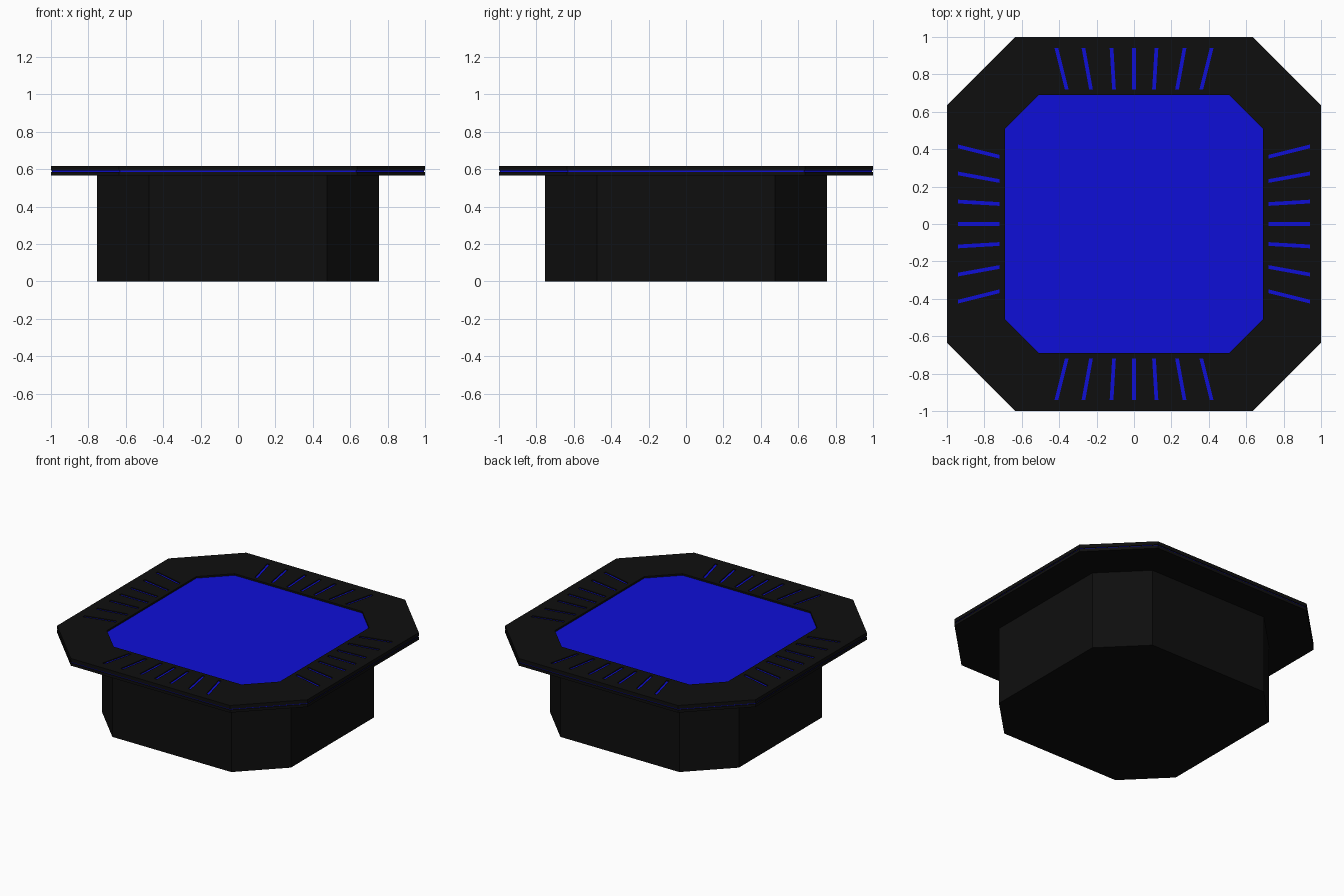
import bpy
import bmesh
from mathutils import Matrix, Vector

cube = bpy.data.objects.get("Cube")
if cube:
    bpy.data.objects.remove(cube, do_unlink=True)


def make_material(name, rgb):
    mat = bpy.data.materials.new(name)
    mat.use_nodes = True
    mat.diffuse_color = (*rgb, 1)
    mat.node_tree.nodes["Principled BSDF"].inputs["Base Color"].default_value = (*rgb, 1)
    return mat


black = make_material("matte black", (0.0045, 0.0045, 0.0045))
blue = make_material("deep blue", (0.0045, 0.0045, 0.68))


def octagon(half, flat):
    """Square outline with clipped corners."""
    side = [Vector((half, -flat, 0)), Vector((half, flat, 0))]
    return [Matrix.Rotation(q * 1.5707963, 3, "Z") @ p for q in range(4) for p in side]


def slab(name, loops, bottom, top, mat):
    """Fill outlines (nested ones become holes) and thicken them downward."""
    bm = bmesh.new()
    for loop in loops:
        verts = [bm.verts.new((p.x, p.y, top)) for p in loop]
        for a, b in zip(verts, verts[1:] + verts[:1]):
            bm.edges.new((a, b))
    bmesh.ops.triangle_fill(bm, edges=bm.edges[:], use_beauty=True, normal=(0, 0, 1))
    bm.normal_update()
    for face in bm.faces:
        if face.normal.z < 0:
            face.normal_flip()
    mesh = bpy.data.meshes.new(name)
    bm.to_mesh(mesh)
    bm.free()
    mesh.materials.append(mat)
    obj = bpy.data.objects.new(name, mesh)
    bpy.context.collection.objects.link(obj)
    solid = obj.modifiers.new("thickness", "SOLIDIFY")
    solid.thickness = top - bottom
    solid.offset = -1
    return obj


# Fanned slots, seven on each side of the rim
slots = []
for quarter in range(4):
    turn = Matrix.Rotation(quarter * 1.5707963, 3, "Z")
    for i in range(-3, 4):
        sign = -1 if i < 0 else 1
        inner = sign * (0, 0.107, 0.23, 0.36)[abs(i)]
        outer = sign * (0, 0.12, 0.27, 0.415)[abs(i)]
        w = 0.01
        quad = [(inner - w, 0.72), (inner + w, 0.72), (outer + w, 0.94), (outer - w, 0.94)]
        slots.append([turn @ Vector((x, y, 0)) for x, y in quad])

rim = octagon(1, 0.635)
opening = octagon(0.69, 0.51)

# Housing and layered flange
slab("housing", [octagon(0.755, 0.475)], 0, 0.57, black)
slab("lower_flange", [rim], 0.565, 0.585, black)
slab("blue_core_layer", [octagon(0.994, 0.632)], 0.585, 0.592, blue)
slab("upper_flange", [rim, opening] + slots, 0.592, 0.617, black)

# Blue panel and slot inlays set just below the flange surface
slab("center_panel", [opening], 0.59, 0.605, blue)
slab("slot_inlays", slots, 0.59, 0.61, blue)
